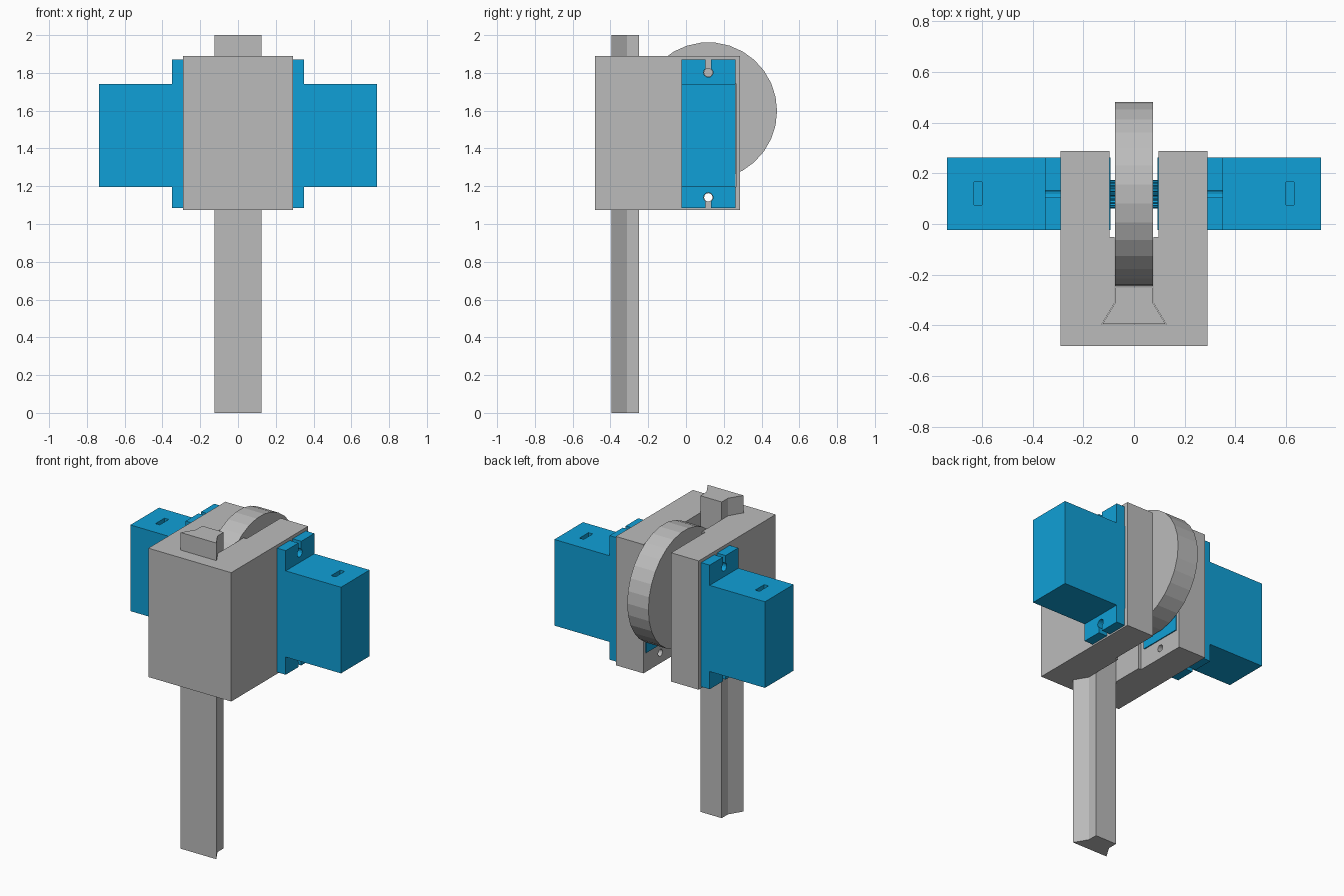
import bpy, bmesh, math

if "Cube" in bpy.data.objects:
    bpy.data.objects.remove(bpy.data.objects["Cube"])


def material(name, colour):
    m = bpy.data.materials.new(name)
    m.diffuse_color = (*colour, 1)
    m.use_nodes = True
    m.node_tree.nodes["Principled BSDF"].inputs["Base Color"].default_value = m.diffuse_color
    return m


GREY = material("printed grey", (0.5, 0.5, 0.5))
BLUE = material("servo blue", (0.005, 0.35, 0.68))

CY, CZ = 0.118, 1.598          # wheel and shaft axis
Y0, Y1 = -0.023, 0.263         # servo width
HOLES = (1.802, 1.141)         # screw heights
FLANGE = (1.87, 1.085)         # flange ends


def prism(name, pts, lo, hi, axis, mat):
    """Extrude a 2D profile: along z the points are (x, y), along x they are (y, z)."""
    bm = bmesh.new()
    place = (lambda a, b, t: (a, b, t)) if axis == "z" else (lambda a, b, t: (t, a, b))
    face = bm.faces.new([bm.verts.new(place(a, b, lo)) for a, b in pts])
    new = bmesh.ops.extrude_face_region(bm, geom=[face])["geom"]
    shift = (0, 0, hi - lo) if axis == "z" else (hi - lo, 0, 0)
    bmesh.ops.translate(bm, vec=shift, verts=[v for v in new if isinstance(v, bmesh.types.BMVert)])
    bmesh.ops.recalc_face_normals(bm, faces=bm.faces)
    me = bpy.data.meshes.new(name)
    bm.to_mesh(me)
    bm.free()
    me.materials.append(mat)
    ob = bpy.data.objects.new(name, me)
    bpy.context.collection.objects.link(ob)
    return ob


def rect(a0, b0, a1, b1):
    return [(a0, b0), (a1, b0), (a1, b1), (a0, b1)]


def circle(a, b, r, n):
    return [(a + r * math.cos(2 * math.pi * i / n), b + r * math.sin(2 * math.pi * i / n)) for i in range(n)]


def cut(ob, cutter):
    """Subtract the cutter, bake the result and delete the cutter."""
    mod = ob.modifiers.new("cut", "BOOLEAN")
    mod.operation, mod.object, mod.solver = "DIFFERENCE", cutter, "EXACT"
    dg = bpy.context.evaluated_depsgraph_get()
    dg.update()
    me = bpy.data.meshes.new_from_object(ob.evaluated_get(dg))
    ob.modifiers.clear()
    ob.data = me
    bpy.data.objects.remove(cutter)


def mirrored(half):
    return half + [(-x, y) for x, y in reversed(half)]


# Dovetail rail running up through the housing
prism("dovetail_rail", mirrored([(0.125, -0.395), (0.075, -0.312), (0.075, -0.25)]), 0, 2, "z", GREY)

# Housing: forked block with dovetail channel opening into the wheel slot
right = [(0.128, -0.397), (0.077, -0.312), (0.077, -0.052), (0.097, -0.052),
         (0.097, 0.287), (0.29, 0.287), (0.29, -0.482)]
left = [(-x, y) for x, y in reversed(right)]
housing = prism("housing", right + left, 1.075, 1.89, "z", GREY)
for s in (-1, 1):
    lo, hi = sorted((s * 0.085, s * 0.32))
    cut(housing, prism("pocket_cutter", rect(Y0 - .001, 1.196, Y1 + .001, 1.743), lo, hi, "x", GREY))
    for z in HOLES:
        cut(housing, prism("screw_cutter", circle(CY, z, 0.022, 16), lo, hi, "x", GREY))

# Drive wheel
prism("drive_wheel", circle(CY, CZ, 0.364, 30), -0.074, 0.074, "x", GREY)


def keyhole(z, end):
    """Open screw slot of the flange, from the edge around the hole and back."""
    sign = 1 if end > z else -1
    pts = [(CY - 0.014, end)]
    for i in range(15):
        a = math.radians(124 + 292 * i / 14)
        pts.append((CY + 0.025 * math.cos(a), z + sign * 0.025 * math.sin(a)))
    return pts + [(CY + 0.014, end)]


flange_profile = ([(Y0, FLANGE[0])] + keyhole(HOLES[0], FLANGE[0]) + [(Y1, FLANGE[0]), (Y1, FLANGE[1])]
                  + keyhole(HOLES[1], FLANGE[1])[::-1] + [(Y0, FLANGE[1])])

# Toothed output shaft profile
teeth = 20
spline = []
for i in range(teeth * 4):
    r = 0.056 if i % 4 < 2 else 0.048
    a = 2 * math.pi * i / (teeth * 4)
    spline.append((CY + r * math.cos(a), CZ + r * math.sin(a)))

# Two servos facing each other
for s, side in ((-1, "left"), (1, "right")):
    span = lambda a, b: sorted((s * a, s * b))
    case = prism(side + "_servo_case", rect(Y0, 1.197, Y1, 1.742), *span(0.092, 0.737), "x", BLUE)
    # Cable slot in the top
    x0, x1 = span(0.6, 0.63)
    cut(case, prism("cable_cutter", rect(x0, 0.075, x1, 0.165), 1.69, 1.78, "z", BLUE))
    prism(side + "_servo_flange", flange_profile, *span(0.29, 0.35), "x", BLUE)
    prism(side + "_servo_shaft", spline, *span(0.06, 0.1), "x", BLUE)
